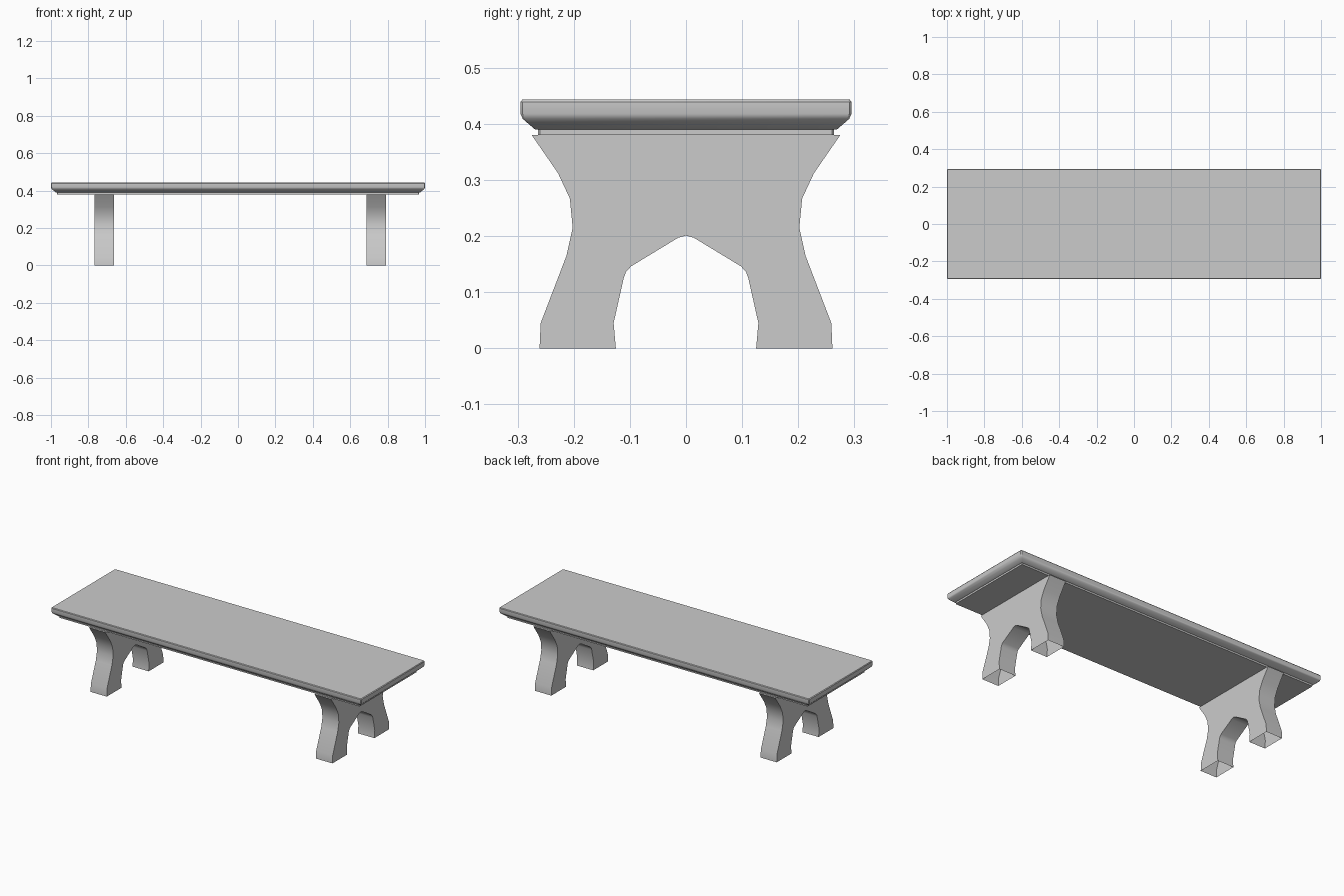
import bpy
import bmesh
import math

cube = bpy.data.objects.get("Cube")
if cube:
    bpy.data.objects.remove(cube, do_unlink=True)

# Single stone-grey material
grey = bpy.data.materials.new("stone_grey")
grey.use_nodes = True
colour = (0.6, 0.6, 0.6, 1)
grey.diffuse_color = colour
grey.node_tree.nodes["Principled BSDF"].inputs["Base Color"].default_value = colour


def finish(name, bm):
    bmesh.ops.recalc_face_normals(bm, faces=bm.faces)
    mesh = bpy.data.meshes.new(name)
    bm.to_mesh(mesh)
    bm.free()
    mesh.materials.append(grey)
    obj = bpy.data.objects.new(name, mesh)
    bpy.context.collection.objects.link(obj)
    bpy.ops.object.select_all(action='DESELECT')
    obj.select_set(True)
    bpy.context.view_layer.objects.active = obj
    bpy.ops.object.shade_smooth_by_angle(angle=math.radians(35))
    return obj


# Seat slab: rings of a clipped rectangle, stacked by (inset, height)
HALF_X, HALF_Y, CLIP = 1.0, 0.295, 0.004
SEAT_PROFILE = [(0.031, 0.38), (0.031, 0.39), (0.026, 0.39), (0.012, 0.402),
                (0.004, 0.409), (0.0, 0.418), (0.0, 0.439), (0.003, 0.443)]


def clipped_rectangle(inset):
    x, y, c = HALF_X - inset, HALF_Y - inset, CLIP
    return [(x, c - y), (x, y - c), (x - c, y), (c - x, y),
            (-x, y - c), (-x, c - y), (c - x, -y), (x - c, -y)]


bm = bmesh.new()
rings = [[bm.verts.new((x, y, z)) for x, y in clipped_rectangle(inset)]
         for inset, z in SEAT_PROFILE]
for low, high in zip(rings, rings[1:]):
    for i in range(len(low)):
        j = (i + 1) % len(low)
        bm.faces.new((low[i], low[j], high[j], high[i]))
bm.faces.new(rings[0])
bm.faces.new(rings[-1])
finish("seat", bm)

# Trestle legs: half outline as (y, z), mirrored and extruded along x
OUTER = [(0.275, 0.38), (0.228, 0.312), (0.207, 0.267), (0.202, 0.215),
         (0.213, 0.165), (0.259, 0.045), (0.261, 0.0)]
INNER = [(0.125, 0.0), (0.129, 0.045), (0.111, 0.125), (0.107, 0.136),
         (0.098, 0.146), (0.014, 0.197)]
half = OUTER + INNER
outline = half + [(0.0, 0.201)] + [(-y, z) for y, z in reversed(half)]


def trestle(name, x_start, x_end):
    bm = bmesh.new()
    side = bm.faces.new([bm.verts.new((x_start, y, z)) for y, z in outline])
    grown = bmesh.ops.extrude_face_region(bm, geom=[side], use_keep_orig=True)
    moved = [v for v in grown["geom"] if isinstance(v, bmesh.types.BMVert)]
    bmesh.ops.translate(bm, verts=moved, vec=(x_end - x_start, 0, 0))
    bmesh.ops.recalc_face_normals(bm, faces=bm.faces)
    # The feet are open underneath
    soles = [f for f in bm.faces if all(v.co.z < 0.001 for v in f.verts)]
    bmesh.ops.delete(bm, geom=soles, context='FACES_ONLY')
    finish(name, bm)


trestle("right_trestle_leg", -0.768, -0.664)
trestle("left_trestle_leg", 0.686, 0.792)
